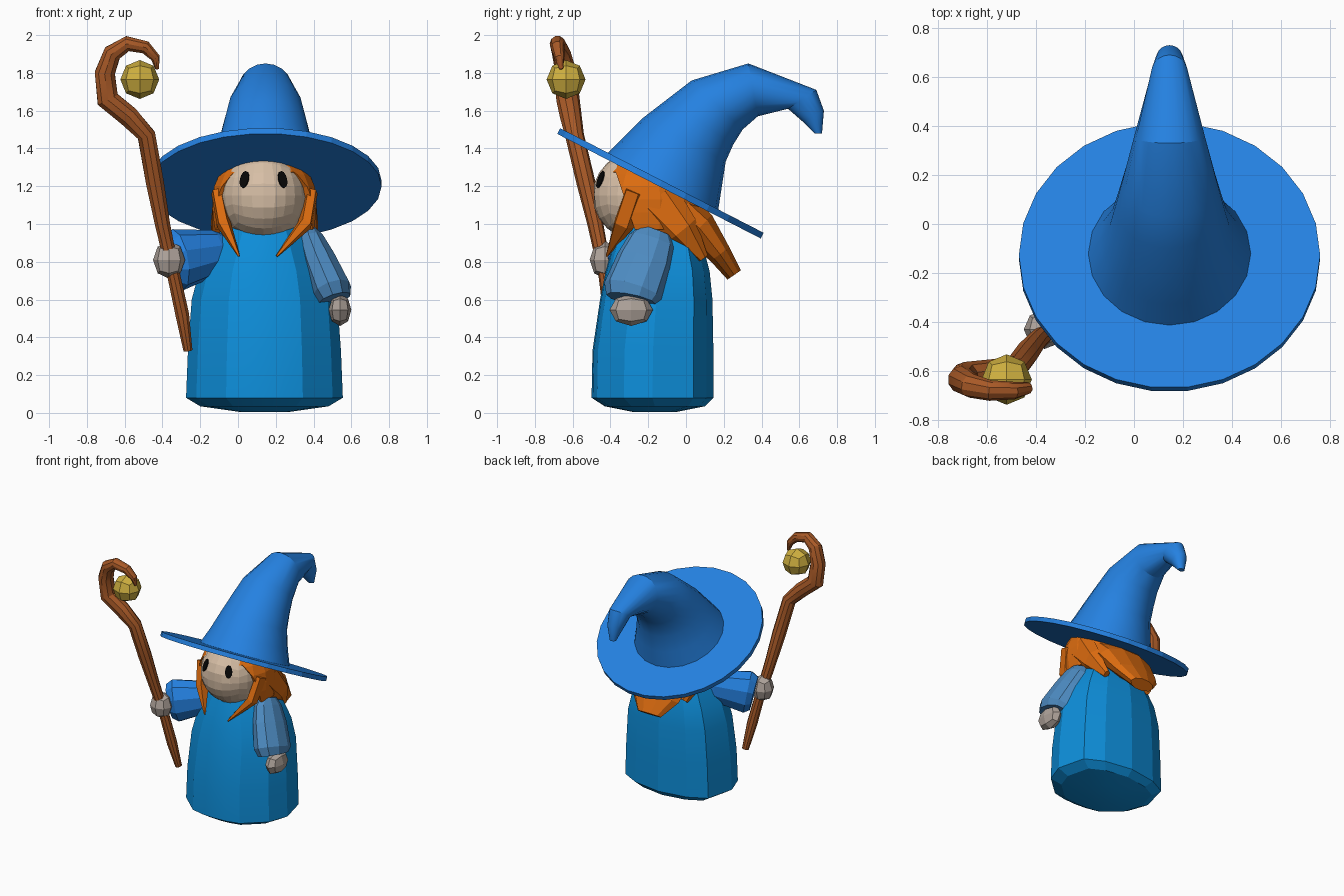
import bpy, bmesh, math
from mathutils import Vector

cube = bpy.data.objects.get("Cube")
if cube:
    bpy.data.objects.remove(cube, do_unlink=True)

CX = 0.14  # the figure's own middle line


def material(name, r, g, b):
    m = bpy.data.materials.new(name)
    m.use_nodes = True
    m.diffuse_color = (r, g, b, 1)
    bsdf = m.node_tree.nodes["Principled BSDF"]
    bsdf.inputs["Base Color"].default_value = (r, g, b, 1)
    bsdf.inputs["Roughness"].default_value = 0.8
    return m


hat_blue = material("hat blue", 0.018, 0.22, 0.75)
robe_blue = material("robe blue", 0.004, 0.27, 0.7)
sleeve_blue = material("pale sleeve blue", 0.075, 0.26, 0.54)
orange = material("hair orange", 0.72, 0.15, 0.005)
skin = material("skin", 0.68, 0.52, 0.38)
glove = material("hand grey", 0.42, 0.36, 0.32)
wood = material("wood", 0.39, 0.1, 0.02)
gold = material("gold", 0.62, 0.43, 0.05)
black = material("black", 0.002, 0.002, 0.002)


def finish(name, bm, mat, angle=0):
    bmesh.ops.recalc_face_normals(bm, faces=bm.faces)
    mesh = bpy.data.meshes.new(name)
    bm.to_mesh(mesh)
    bm.free()
    mesh.materials.append(mat)
    ob = bpy.data.objects.new(name, mesh)
    bpy.context.collection.objects.link(ob)
    if angle:
        bpy.ops.object.select_all(action='DESELECT')
        ob.select_set(True)
        bpy.context.view_layer.objects.active = ob
        bpy.ops.object.shade_smooth_by_angle(angle=math.radians(angle))
    return ob


def loft(name, rings, mat, angle=0):
    """Skin a list of point rings and cap both ends."""
    bm = bmesh.new()
    rows = [[bm.verts.new(p) for p in ring] for ring in rings]
    n = len(rows[0])
    for a, b in zip(rows, rows[1:]):
        for i in range(n):
            j = (i + 1) % n
            bm.faces.new((a[i], a[j], b[j], b[i]))
    bm.faces.new(rows[0])
    bm.faces.new(rows[-1])
    return finish(name, bm, mat, angle)


def ellipse(c, u, v, n):
    turn = [2 * math.pi * i / n for i in range(n)]
    return [c + u * math.cos(t) + v * math.sin(t) for t in turn]


def tube(name, path, mat, ref, sides=8, angle=0):
    """Path points are x, y, z, radius along ref, radius across it."""
    pts = [Vector(p[:3]) for p in path]
    rings = []
    for i, p in enumerate(path):
        t = (pts[min(i + 1, len(pts) - 1)] - pts[max(i - 1, 0)]).normalized()
        v = t.cross(Vector(ref)).normalized()
        u = v.cross(t)
        rings.append(ellipse(pts[i], u * p[3], v * p[4], sides))
    return loft(name, rings, mat, angle)


def ball(name, centre, radii, mat, cuts, flat_front=None):
    """Ball made from a subdivided cube."""
    bm = bmesh.new()
    bmesh.ops.create_cube(bm, size=2)
    bmesh.ops.subdivide_edges(bm, edges=bm.edges, cuts=cuts, use_grid_fill=True)
    for v in bm.verts:
        d = Vector([math.tan(c * math.pi / 4) for c in v.co]).normalized()
        v.co = Vector(centre) + Vector([a * b for a, b in zip(d, radii)])
        if flat_front is not None:
            v.co.y = max(v.co.y, flat_front)
    return finish(name, bm, mat)


# Robe: rounded plan scaled by height
half = [(0, -1), (0.25, -0.98), (0.49, -0.91), (0.87, -0.47), (1, 0),
        (0.87, 0.67), (0.54, 0.89), (0, 1)]
plan = half + [(-x, y) for x, y in half[-2:0:-1]]
levels = [(0.005, 0.13, -0.28, -0.05), (0.035, 0.34, -0.43, 0.1),
          (0.08, 0.415, -0.5, 0.145), (0.33, 0.405, -0.495, 0.145),
          (0.6, 0.385, -0.455, 0.14), (0.75, 0.345, -0.425, 0.125),
          (0.9, 0.27, -0.385, 0.085), (1.02, 0.2, -0.34, 0.03)]
loft("robe", [[Vector((CX + x * w, (f + b) / 2 + y * (b - f) / 2, z)) for x, y in plan]
              for z, w, f, b in levels], robe_blue, 12)

# Hat crown: each ring runs from an upper edge point to a lower edge point
crown = [(-0.42, 1.37, 0.17, 1.07, 0.335), (-0.33, 1.46, 0.19, 1.2, 0.285),
         (-0.23, 1.56, 0.21, 1.33, 0.245), (-0.1, 1.66, 0.25, 1.42, 0.22),
         (0.03, 1.76, 0.3, 1.5, 0.195), (0.33, 1.85, 0.38, 1.57, 0.145),
         (0.69, 1.71, 0.54, 1.61, 0.075), (0.73, 1.6, 0.62, 1.54, 0.055),
         (0.72, 1.48, 0.68, 1.48, 0.025)]
rings = []
for y1, z1, y2, z2, w in crown:
    top, low = Vector((CX + 0.005, y1, z1)), Vector((CX + 0.005, y2, z2))
    rings.append(ellipse((top + low) / 2, Vector((w, 0, 0)), (top - low) / 2, 20))
loft("hat_crown", rings, hat_blue, 25)

# Hat brim: tilted disc
tilt = math.radians(27.2)
along = Vector((0, math.cos(tilt), -math.sin(tilt)))
normal = Vector((0, math.sin(tilt), math.cos(tilt)))
middle = Vector((CX + 0.005, -0.135, 1.215))
loft("hat_brim", [ellipse(middle + normal * h, Vector((0.615, 0, 0)), along * 0.61, 26)
                  for h in (-0.017, 0.017)], hat_blue)

# Head and eyes
HEAD, HR = Vector((0.135, -0.23, 1.15)), Vector((0.235, 0.265, 0.245))
ball("head", HEAD, HR, skin, 5, -0.487)
for side, name in ((1, "left_eye"), (-1, "right_eye")):
    dx, dz = side * 0.1, 0.085
    dy = -HR.y * math.sqrt(1 - (dx / HR.x) ** 2 - (dz / HR.z) ** 2)
    out = Vector((dx / HR.x ** 2, dy / HR.y ** 2, dz / HR.z ** 2)).normalized()
    c = HEAD + Vector((dx, dy, dz))
    u = out.cross(Vector((0, 0, 1))).normalized()
    v = u.cross(out)
    loft(name, [ellipse(c + out * h, u * 0.026, v * 0.047, 12)
                for h in (-0.002, 0.006)], black)

# Hair cap: shell cut open around the face
bm = bmesh.new()
bmesh.ops.create_uvsphere(bm, u_segments=18, v_segments=12, radius=1)
for v in bm.verts:
    x, y, z = v.co
    if z < 0:  # sides hang straight instead of curling under
        k = 1 / max(math.hypot(x, y), 0.3)
        x, y = x * (0.25 + 0.75 * k), y * (0.25 + 0.75 * k)
        x, y = max(-0.98, min(0.98, x)), max(-0.98, min(0.98, y))
    v.co = (CX + 0.28 * x, -0.19 + 0.3 * y, 1.13 + 0.265 * z)
face_n = Vector((0, 1, 0.33)).normalized()
face_p = Vector((0, -0.37, 1.27))
for p, n in (((0, 0, 1.275), (0, 0, 1)), ((0, 0, 0.97), (0, 0, 1)), (face_p, face_n)):
    bmesh.ops.bisect_plane(bm, geom=bm.verts[:] + bm.edges[:] + bm.faces[:],
                           plane_co=p, plane_no=n)
gone = []
for f in bm.faces:
    c = f.calc_center_median()
    in_face = c.z < 1.275 and (c - face_p).dot(face_n) < 0
    if c.z < 0.97 or in_face:
        gone.append(f)
bmesh.ops.delete(bm, geom=gone, context='FACES')
cap = finish("hair_cap", bm, orange)
shell = cap.modifiers.new("thickness", 'SOLIDIFY')
shell.thickness = 0.03

# Hair at the back and the loose locks
tube("back_hair", [(CX, -0.12, 1.14, 0.25, 0.12), (CX, 0.07, 0.98, 0.24, 0.1),
                   (CX, 0.18, 0.84, 0.2, 0.065), (CX, 0.255, 0.73, 0.1, 0.045)],
     orange, (1, 0, 0), 10)
for s, name, tip in ((1, "left", 0.205), (-1, "right", 0.005)):
    tube(name + "_front_lock", [(CX + s * 0.25, -0.27, 1.17, 0.06, 0.035),
                                (CX + s * 0.215, -0.33, 1.0, 0.06, 0.04),
                                (tip, -0.42, 0.83, 0.006, 0.006)],
         orange, (0, 1, 0), 5)
    tube(name + "_side_lock", [(CX + s * 0.22, -0.16, 1.13, 0.13, 0.06),
                               (CX + s * 0.23, -0.02, 0.97, 0.09, 0.06),
                               (CX + s * 0.19, 0.09, 0.82, 0.03, 0.025)],
         orange, (0, 1, 0), 6)

# Arms
tube("left_sleeve", [(0.375, -0.16, 0.965, 0.08, 0.04), (0.385, -0.18, 0.91, 0.125, 0.075),
                     (0.43, -0.22, 0.8, 0.15, 0.095), (0.495, -0.28, 0.645, 0.16, 0.11),
                     (0.51, -0.29, 0.6, 0.135, 0.09)], sleeve_blue, (0, 1, 0), 10)
tube("right_sleeve", [(-0.04, -0.17, 0.87, 0.07, 0.07), (-0.12, -0.2, 0.85, 0.12, 0.1),
                      (-0.32, -0.31, 0.81, 0.165, 0.12),
                      (-0.36, -0.33, 0.8, 0.135, 0.095)], hat_blue, (0, 0, 1), 10)
ball("left_hand", (0.54, -0.29, 0.545), (0.06, 0.115, 0.085), glove, 1)
ball("right_hand", (-0.365, -0.43, 0.81), (0.085, 0.08, 0.1), glove, 1)

# Staff with a curled head, and its orb
staff = [(-0.265, -0.36, 0.33, 0.025), (-0.295, -0.4, 0.52, 0.038),
         (-0.345, -0.43, 0.75, 0.036), (-0.4, -0.48, 1.0, 0.042),
         (-0.44, -0.53, 1.22, 0.05), (-0.485, -0.59, 1.47, 0.05),
         (-0.58, -0.61, 1.57, 0.058), (-0.69, -0.625, 1.66, 0.062),
         (-0.705, -0.635, 1.8, 0.056), (-0.665, -0.66, 1.905, 0.05),
         (-0.585, -0.68, 1.955, 0.042), (-0.49, -0.68, 1.935, 0.036),
         (-0.437, -0.67, 1.88, 0.026), (-0.428, -0.66, 1.82, 0.01)]
tube("staff", [(*p, p[3]) for p in staff], wood, (0, 1, 0), 10, 30)
ball("orb", (-0.52, -0.635, 1.765), (0.103, 0.103, 0.103), gold, 1)
